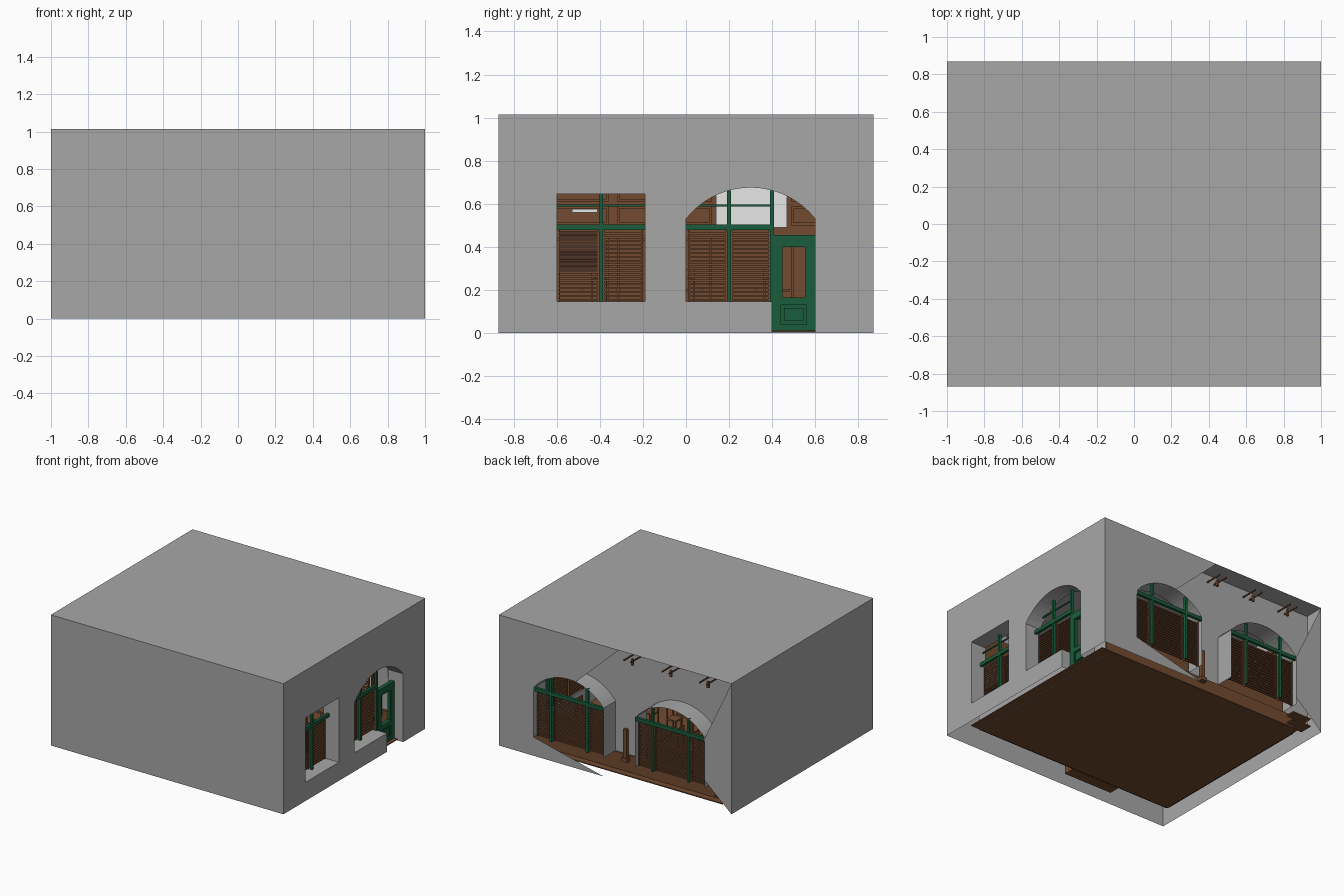
import bpy, bmesh, math
from mathutils import Matrix

if "Cube" in bpy.data.objects:
    bpy.data.objects.remove(bpy.data.objects["Cube"])


def material(name, rgb):
    m = bpy.data.materials.new(name)
    m.diffuse_color = (*rgb, 1)
    m.use_nodes = True
    m.node_tree.nodes["Principled BSDF"].inputs["Base Color"].default_value = m.diffuse_color
    return m


GREY = material("grey plaster", (0.39, 0.39, 0.39))
BROWN = material("brown wood", (0.17, 0.070, 0.030))
DARK = material("dark wood", (0.075, 0.034, 0.02))
GREEN = material("green paint", (0.010, 0.110, 0.045))
WHITE = material("white plaster", (1.0, 1.0, 1.0))

HX, HY, H = 1.0, 0.87, 1.015
RIGHT_IN, BACK_IN = 0.87, 0.72          # inner wall planes
SILL, SPRING, CROWN = 0.145, 0.53, 0.675


def add_mesh(name, bm, mat):
    me = bpy.data.meshes.new(name)
    bm.to_mesh(me)
    bm.free()
    me.materials.append(mat)
    ob = bpy.data.objects.new(name, me)
    bpy.context.collection.objects.link(ob)
    return ob


def boxes(name, spans, mat):
    """One object made of boxes given as (x0, x1, y0, y1, z0, z1)."""
    bm = bmesh.new()
    for x0, x1, y0, y1, z0, z1 in spans:
        m = (Matrix.Translation(((x0 + x1) / 2, (y0 + y1) / 2, (z0 + z1) / 2))
             @ Matrix.Diagonal((x1 - x0, y1 - y0, z1 - z0, 1)))
        bmesh.ops.create_cube(bm, size=1, matrix=m)
    return add_mesh(name, bm, mat)


def polygon(name, faces, mat):
    bm = bmesh.new()
    for pts in faces:
        bm.faces.new([bm.verts.new(p) for p in pts])
    return add_mesh(name, bm, mat)


def arch_z(u, u0, u1):
    """Height of the segmental arch over the opening u0..u1."""
    c, w, rise = (u0 + u1) / 2, (u1 - u0) / 2, CROWN - SPRING
    r = (w * w + rise * rise) / (2 * rise)
    return CROWN - r + math.sqrt(max(r * r - (u - c) ** 2, 0))


def arch_points(u0, u1, n=20):
    us = [u0 + (u1 - u0) * i / n for i in range(n + 1)]
    return [(u, arch_z(u, u0, u1)) for u in us]


def pierced_wall(name, loops, matrix, mat):
    """Flat wall sheet with holes, from filled 2D outlines."""
    cu = bpy.data.curves.new(name, 'CURVE')
    cu.dimensions, cu.fill_mode = '2D', 'BOTH'
    for pts in loops:
        sp = cu.splines.new('POLY')
        sp.points.add(len(pts) - 1)
        for p, (u, v) in zip(sp.points, pts):
            p.co = (u, v, 0, 1)
        sp.use_cyclic_u = True
    tmp = bpy.data.objects.new(name + "_outline", cu)
    bpy.context.collection.objects.link(tmp)
    bpy.context.view_layer.update()
    dg = bpy.context.evaluated_depsgraph_get()
    me = bpy.data.meshes.new_from_object(tmp.evaluated_get(dg))
    bpy.data.objects.remove(tmp)
    me.transform(matrix)
    bm = bmesh.new()
    bm.from_mesh(me)
    for f in bm.faces:
        f.smooth = False
    add_mesh(name, bm, mat)


# Outer shell: roof, front and left walls
polygon("roof", [[(-HX, -HY, H), (HX, -HY, H), (HX, HY, H), (-HX, HY, H)]], GREY)
polygon("front_wall", [[(-HX, -HY, 0), (HX, -HY, 0), (HX, -HY, H), (-HX, -HY, H)]], GREY)
polygon("left_wall", [[(-HX, HY, 0), (-HX, -HY, 0), (-HX, -HY, H), (-HX, HY, H)]], GREY)

# Right wall: outer and inner sheets with square window, arch and door notch
opening = [(0.4, 0), (0.4, SILL), (0, SILL)] + arch_points(0, 0.6) + [(0.6, 0)]
square = [(-0.6, SILL), (-0.19, SILL), (-0.19, 0.645), (-0.6, 0.645)]
for name, x, y0, y1, top in [("right_wall", HX, -HY, HY, H),
                             ("inner_right_wall", RIGHT_IN, -0.67, BACK_IN, H - 0.01)]:
    to_right = Matrix(((0, 0, 1, x), (1, 0, 0, 0), (0, 1, 0, 0), (0, 0, 0, 1)))
    pierced_wall(name, [[(y0, 0)] + opening + [(y1, 0), (y1, top), (y0, top)], square],
                 to_right, GREY)


def reveal(name, pairs, place, mat=GREY):
    polygon(name, [[place(p, 0), place(q, 0), place(q, 1), place(p, 1)] for p, q in pairs], mat)


def on_right(p, k):
    return ((RIGHT_IN, HX)[k], p[0], p[1])


def on_back(p, k):
    return (p[0], (BACK_IN, HY)[k], p[1])


reveal("right_arch_reveal", list(zip(opening, opening[1:])), on_right)
reveal("square_window_reveal", list(zip(square, square[1:] + square[:1])), on_right)

# Inner back wall with two arches and their reveals
ARCHES = [(0.1, 0.7), (-0.77, -0.17)]
to_back = Matrix(((1, 0, 0, 0), (0, 0, -1, BACK_IN), (0, 1, 0, 0), (0, 0, 0, 1)))
holes = [[(a, SILL)] + arch_points(a, b) + [(b, SILL)] for a, b in ARCHES]
pierced_wall("inner_back_wall", [[(-HX, 0.13), (RIGHT_IN, 0.13), (RIGHT_IN, H - 0.005),
                                  (-HX, H - 0.005)]] + holes, to_back, GREY)
for k, hole in enumerate(holes):
    reveal(f"back_arch_reveal_{k}", list(zip(hole, hole[1:])), on_back)

# Remaining pieces of the outer back wall
half = [p for p in arch_points(*ARCHES[0]) if p[0] > 0.33]
rim = [(HX, H), (-0.03, H)] + half + [(0.7, SILL), (0.1, 0), (HX, 0)]
bits = [rim, [(-HX, 0), (-HX, H), (-0.77, SPRING), (-0.77, 0.2)]]
polygon("outer_back_wall", [[(u, HY, v) for u, v in b] for b in bits], GREY)

# Floor, wainscot and interior panelling
boxes("floor", [(-0.86, 0.95, -0.66, 0.78, 0.004, 0.012)], BROWN)
boxes("back_wainscot", [(-0.87, 0.865, 0.70, 0.73, 0.012, 0.144)], BROWN)
boxes("inner_left_wall", [(-0.875, -0.86, -0.66, 0.71, 0.012, 0.80)], BROWN)
boxes("inner_front_wall", [(-0.86, 0.86, -0.675, -0.66, 0.012, 0.80)], BROWN)
boxes("front_niche", [(-0.42, 0.0, -0.76, -0.675, 0.01, 0.48)], BROWN)
boxes("white_wall_panel", [(-0.86, -0.853, 0.14, 0.47, 0.49, 0.78)], WHITE)
boxes("white_wall_strip", [(-0.86, -0.853, -0.53, -0.41, 0.56, 0.575)], WHITE)
boxes("white_inner_lining", [(0.860, 0.866, 0.61, 0.70, 0.46, 0.80),
                             (0.860, 0.866, -0.18, -0.01, 0.46, 0.80)], WHITE)

# Raised panel frames on the left interior wall
frames = []
for y0, y1 in [(-0.62, -0.36), (-0.32, -0.06), (-0.02, 0.12), (0.49, 0.68)]:
    for z0, z1 in [(0.05, 0.44), (0.5, 0.59), (0.61, 0.76)]:
        frames += [(-0.86, -0.85, y0, y1, z0, z0 + 0.012), (-0.86, -0.85, y0, y1, z1 - 0.012, z1),
                   (-0.86, -0.85, y0, y0 + 0.012, z0, z1), (-0.86, -0.85, y1 - 0.012, y1, z0, z1)]
boxes("wall_panel_frames", frames, BROWN)


# Window frames and slatted blinds; d is the depth plane of the frame
def window(name, side, d, u0, u1, mullions, top, rail):
    def span(a, b, d0, d1, z0, z1):
        return ((d + d0, d + d1, a, b, z0, z1) if side == "right"
                else (a, b, d + d0, d + d1, z0, z1))

    bars = [span(u0, u1, -0.012, 0.010, rail, rail + 0.026)]
    for m in mullions:
        bars.append(span(m - 0.009, m + 0.009, -0.01, 0.009, SILL, top(m)))
    if side == "right":
        bars.append(span(u0, u1, -0.02, -0.012, 0.588, 0.597))
    boxes(name + "_frame", bars, GREEN)
    slats, rails = [], []
    edges = [u0] + [m for m in mullions if u0 < m < u1] + [u1]
    count = 18
    step = (rail - SILL - 0.005) / count
    for a, b in zip(edges, edges[1:]):
        for i in range(count):
            z = SILL + 0.004 + i * step
            slats.append(span(a + 0.01, b - 0.01, -0.035, -0.022, z, z + step * 0.5))
        for e in (a + 0.01, b - 0.016):
            rails.append(span(e, e + 0.006, -0.04, -0.018, SILL, rail))
    boxes(name + "_blind", slats, BROWN)
    boxes(name + "_blind_rails", rails, BROWN)


RD = 0.91
window("square_window", "right", RD, -0.6, -0.19, [-0.395], lambda u: 0.645, 0.477)
window("arched_window", "right", RD, 0.0, 0.4, [0.2, 0.4], lambda u: arch_z(u, 0, 0.6), 0.477)
for k, (a, b) in enumerate(ARCHES):
    window(f"back_window_{k}", "back", HY - 0.01, a, b, [a + 0.145, b - 0.145],
           lambda u, a=a, b=b: arch_z(u, a, b), 0.505)

# Lowered dark blind in the left half of the square window
boxes("lowered_blind", [(RD - 0.021, RD - 0.016, -0.585, -0.41, z / 1000, z / 1000 + 0.014)
                        for z in range(282, 470, 16)], DARK)

# Door: stiles, rails, raised lower panel
D0, D1 = RD - 0.015, RD + 0.015
boxes("door", [(D0, D1, 0.40, 0.44, 0.005, 0.455), (D0, D1, 0.56, 0.60, 0.005, 0.455),
               (D0, D1, 0.44, 0.56, 0.40, 0.455), (D0, D1, 0.44, 0.56, 0.13, 0.165),
               (D0, D1, 0.44, 0.56, 0.005, 0.04), (D0, D1 - 0.012, 0.43, 0.57, 0.03, 0.14),
               (D0, D1 - 0.004, 0.455, 0.545, 0.055, 0.115)], GREEN)
boxes("door_glazing_bead", [(D0 + 0.005, D1 - 0.005, y, y + 0.008, 0.165, 0.40)
                            for y in (0.44, 0.552)], GREEN)

# Ceiling brackets and a post in the back wall cavity
rods = []
for x in (-0.10, -0.43, -0.75):
    for dx in (-0.03, 0.03):
        rods.append((x + dx - 0.004, x + dx + 0.004, 0.725, 0.865, 0.94, 0.95))
    rods.append((x - 0.008, x + 0.008, 0.79, 0.806, 0.89, 0.94))
boxes("ceiling_brackets", rods, BROWN)
boxes("cavity_post", [(-0.02, 0.01, 0.735, 0.76, 0.10, 0.35),
                      (-0.03, 0.02, 0.73, 0.77, 0.10, 0.13)], BROWN)
boxes("corner_shelf", [(-0.96, -0.80, 0.70, 0.80, z, z + 0.01) for z in (0.06, 0.12)], BROWN)

# Furniture: wall bench, tables and chairs
boxes("bench", [(-0.84, 0.75, 0.58, 0.70, 0.10, 0.13), (-0.84, 0.75, 0.67, 0.70, 0.13, 0.28)], BROWN)
tables, chairs = [], []
for x in (-0.55, -0.05, 0.45):
    for y in (-0.4, 0.0, 0.4):
        tables += [(x - 0.08, x + 0.08, y - 0.08, y + 0.08, 0.19, 0.205),
                   (x - 0.012, x + 0.012, y - 0.012, y + 0.012, 0.02, 0.19),
                   (x - 0.05, x + 0.05, y - 0.05, y + 0.05, 0.012, 0.022)]
        for s in (-1, 1):
            cx = x + s * 0.15
            chairs.append((cx - 0.04, cx + 0.04, y - 0.04, y + 0.04, 0.11, 0.122))
            for ly in (-0.036, 0.036):
                for lx in (-0.036, 0.036):
                    tall = 0.29 if lx * s > 0 else 0.11
                    chairs.append((cx + lx - 0.004, cx + lx + 0.004,
                                   y + ly - 0.004, y + ly + 0.004, 0.012, tall))
            bx = cx + s * 0.036
            chairs.append((bx - 0.004, bx + 0.004, y - 0.04, y + 0.04, 0.25, 0.295))
boxes("tables", tables, BROWN)
boxes("chairs", chairs, BROWN)
